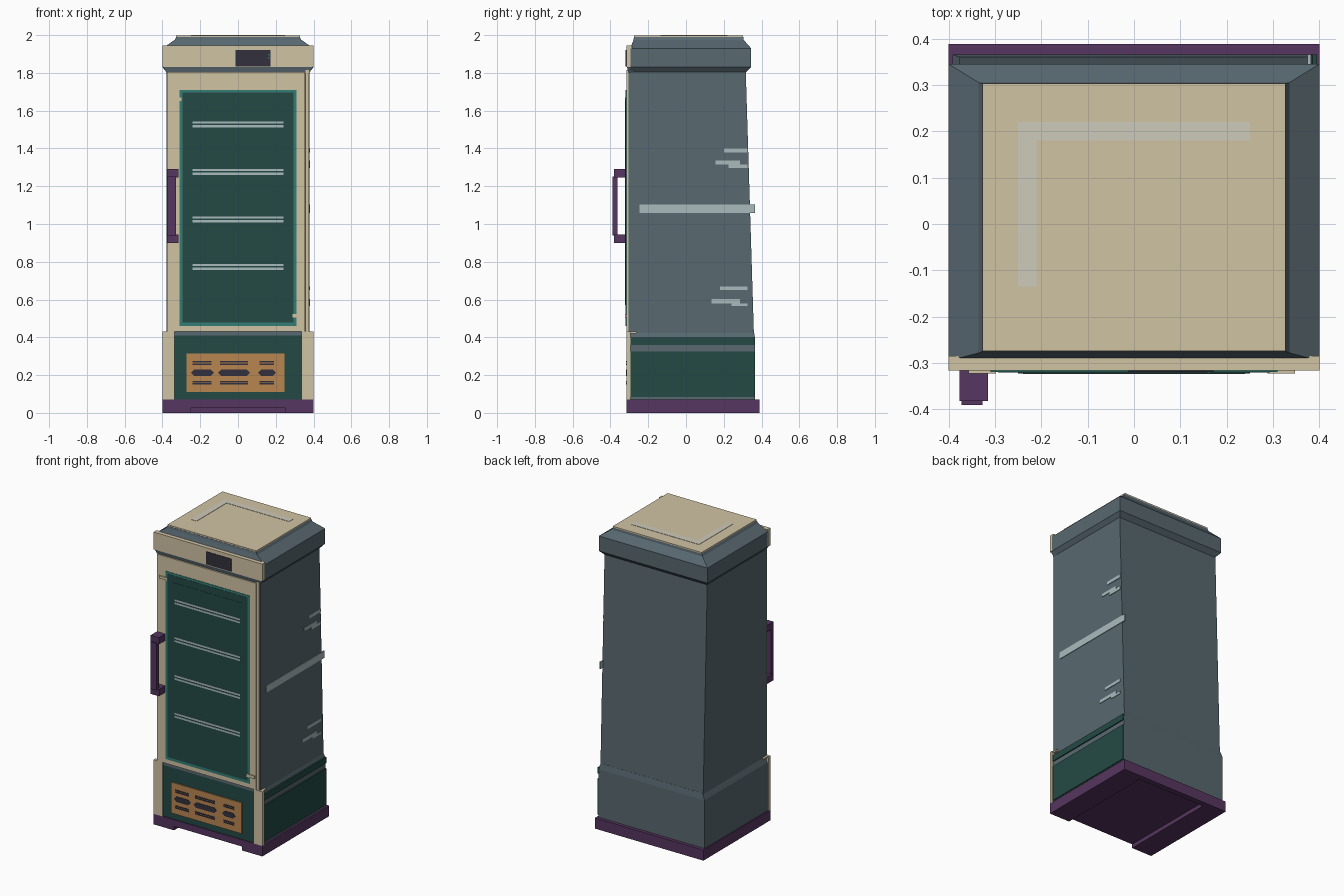
import bpy, bmesh, math

if "Cube" in bpy.data.objects:
    bpy.data.objects.remove(bpy.data.objects["Cube"])


def material(name, r, g, b):
    m = bpy.data.materials.new(name)
    lin = [((c / 255 + 0.055) / 1.055) ** 2.4 for c in (r, g, b)]
    m.diffuse_color = (*lin, 1)
    m.use_nodes = True
    m.node_tree.nodes["Principled BSDF"].inputs["Base Color"].default_value = m.diffuse_color
    return m


CREAM = material("cream", 208, 196, 164)
SLATE = material("slate grey", 88, 104, 112)
GREEN = material("dark green", 36, 74, 69)
TEAL = material("teal", 52, 124, 117)
PURPLE = material("purple", 86, 54, 96)
ORANGE = material("copper orange", 184, 134, 80)
SILVER = material("silver", 170, 187, 189)
DARK = material("charcoal", 50, 48, 60)
PALE = material("pale beige", 206, 203, 186)


def make(name, bm, mat):
    bmesh.ops.recalc_face_normals(bm, faces=bm.faces)
    me = bpy.data.meshes.new(name)
    bm.to_mesh(me)
    bm.free()
    me.materials.append(mat)
    ob = bpy.data.objects.new(name, me)
    bpy.context.collection.objects.link(ob)
    return ob


def loft(name, rings, mat):
    """Stack of rectangles (x0, x1, y0, y1, z) joined into a closed solid."""
    bm = bmesh.new()
    loops = []
    for x0, x1, y0, y1, z in rings:
        loops.append([bm.verts.new(p) for p in
                      ((x0, y0, z), (x1, y0, z), (x1, y1, z), (x0, y1, z))])
    bm.faces.new(loops[0])
    bm.faces.new(loops[-1])
    for a, b in zip(loops, loops[1:]):
        for i in range(4):
            j = (i + 1) % 4
            bm.faces.new((a[i], a[j], b[j], b[i]))
    return make(name, bm, mat)


def box(name, x, y, z, mat):
    return loft(name, [(*x, *y, z[0]), (*x, *y, z[1])], mat)


def capsule(name, x, z, y, mat):
    """Slot with angled ends, extruded along y."""
    c = (z[1] - z[0]) / 2
    zm = (z[0] + z[1]) / 2
    pts = [(x[0], zm), (x[0] + c, z[0]), (x[1] - c, z[0]),
           (x[1], zm), (x[1] - c, z[1]), (x[0] + c, z[1])]
    bm = bmesh.new()
    f = bm.faces.new([bm.verts.new((px, y[0], pz)) for px, pz in pts])
    ext = bmesh.ops.extrude_face_region(bm, geom=[f])
    for v in ext["geom"]:
        if isinstance(v, bmesh.types.BMVert):
            v.co.y = y[1]
    return make(name, bm, mat)


# Plinth: slab, two side skids and a back bar
box("plinth_slab", (-0.4, 0.4), (-0.315, 0.388), (0.026, 0.07), PURPLE)
for s, n in ((-1, "left"), (1, "right")):
    x = sorted((s * 0.25, s * 0.4))
    box(f"{n}_skid", x, (-0.315, 0.388), (0, 0.026), PURPLE)
box("plinth_back_bar", (-0.25, 0.25), (0.35, 0.388), (0, 0.026), PURPLE)

# Tapered cabinet with a wider sloped-shoulder base
loft("cabinet_body", [(-0.378, 0.378, -0.305, 0.36, 0.40),
                      (-0.378, 0.378, -0.305, 0.316, 1.82)], SLATE)
loft("lower_cabinet", [(-0.392, 0.388, -0.295, 0.366, 0.07),
                       (-0.392, 0.388, -0.295, 0.366, 0.39),
                       (-0.376, 0.376, -0.295, 0.36, 0.43)], SLATE)

# Right side trim panels
box("side_panel_large", (0.38, 0.395), (-0.3, 0.366), (0.085, 0.325), GREEN)
box("side_panel_small", (0.38, 0.395), (-0.3, 0.366), (0.36, 0.40), GREEN)

# Roof cap with lower bevel and stepped top
loft("roof_cap", [(-0.375, 0.375, -0.29, 0.315, 1.80),
                  (-0.4, 0.4, -0.295, 0.345, 1.83),
                  (-0.4, 0.4, -0.295, 0.345, 1.93),
                  (-0.335, 0.335, -0.278, 0.305, 1.975),
                  (-0.327, 0.327, -0.275, 0.303, 1.99)], SLATE)
box("roof_panel", (-0.327, 0.327), (-0.274, 0.303), (1.985, 1.998), CREAM)
box("roof_stripe_long", (-0.25, 0.25), (0.18, 0.22), (1.995, 2.0), PALE)
box("roof_stripe_short", (-0.25, -0.21), (-0.135, 0.18), (1.995, 2.0), PALE)

# Header with display
box("header_panel", (-0.4, 0.4), (-0.316, -0.285), (1.83, 1.945), CREAM)
loft("header_underside", [(-0.378, 0.378, -0.306, -0.28, 1.80),
                          (-0.395, 0.395, -0.312, -0.28, 1.83)], SLATE)
box("display", (-0.012, 0.172), (-0.319, -0.31), (1.835, 1.92), DARK)
for i, z in enumerate((1.875, 1.893)):
    box(f"display_light_{i}", (0.158, 0.166), (-0.321, -0.315), (z, z + 0.008), TEAL)

# Door, window and shelves
box("door_frame", (-0.376, 0.355), (-0.316, -0.30), (0.43, 1.805), CREAM)
box("door_jamb", (0.357, 0.376), (-0.314, -0.30), (0.43, 1.815), CREAM)
box("window_border", (-0.31, 0.31), (-0.319, -0.31), (0.46, 1.71), TEAL)
box("window_glass", (-0.293, 0.293), (-0.3205, -0.314), (0.478, 1.695), GREEN)
box("window_inner_panel", (-0.25, 0.25), (-0.322, -0.316), (0.57, 1.65), GREEN)
for i in range(4):
    z = 0.757 + i * 0.2515
    for j, (a, b) in enumerate(((0, 0.012), (0.02, 0.032))):
        box(f"shelf_{i}_{j}", (-0.24, 0.24), (-0.324, -0.318), (z + a, z + b), SILVER)
box("upper_hinge", (-0.357, -0.298), (-0.323, -0.31), (1.652, 1.67), CREAM)
box("lower_hinge", (0.288, 0.347), (-0.323, -0.31), (0.504, 0.523), CREAM)

# Door handle
for z, n in ((0.9, "lower"), (1.245, "upper")):
    box(f"handle_{n}_mount", (-0.376, -0.315), (-0.382, -0.31), (z, z + 0.045), PURPLE)
box("handle_bar", (-0.372, -0.327), (-0.39, -0.362), (0.938, 1.252), PURPLE)

# Lower front: corner posts, kick panel and vent grille
for s, n in ((-1, "left"), (1, "right")):
    x = sorted((s * 0.335, s * 0.4))
    box(f"{n}_post", x, (-0.316, -0.295), (0.07, 0.43), CREAM)
    x = sorted((s * 0.37, s * 0.392))
    box(f"{n}_post_cap", x, (-0.31, -0.262), (0.42, 0.43), CREAM)
box("kick_panel", (-0.335, 0.335), (-0.308, -0.29), (0.07, 0.41), GREEN)
box("kick_panel_trim", (-0.335, 0.335), (-0.308, -0.29), (0.41, 0.43), SLATE)
box("vent_plate", (-0.272, 0.247), (-0.315, -0.306), (0.11, 0.315), ORANGE)
for i, (a, b) in enumerate(((-0.24, -0.14), (-0.095, 0.052), (0.115, 0.19))):
    for j, z in enumerate((0.153, 0.165, 0.258, 0.27)):
        box(f"vent_slit_{i}_{j}", (a, b), (-0.3175, -0.312), (z - 0.004, z + 0.004), DARK)
    capsule(f"vent_slot_{i}", (a - 0.01, b + 0.012), (0.195, 0.23), (-0.3175, -0.312), DARK)

# Silver stripes on the right side (y0, y1, z0, z1)
stripes = [(-0.245, 0.366, 1.058, 1.104),
           (0.2, 0.325, 1.378, 1.4), (0.155, 0.285, 1.316, 1.336), (0.225, 0.325, 1.296, 1.316),
           (0.18, 0.325, 0.65, 0.67), (0.135, 0.285, 0.58, 0.602), (0.24, 0.325, 0.566, 0.58)]
for i, (y0, y1, z0, z1) in enumerate(stripes):
    box(f"side_stripe_{i}", (0.374, 0.382), (y0, y1), (z0, z1), SILVER)
